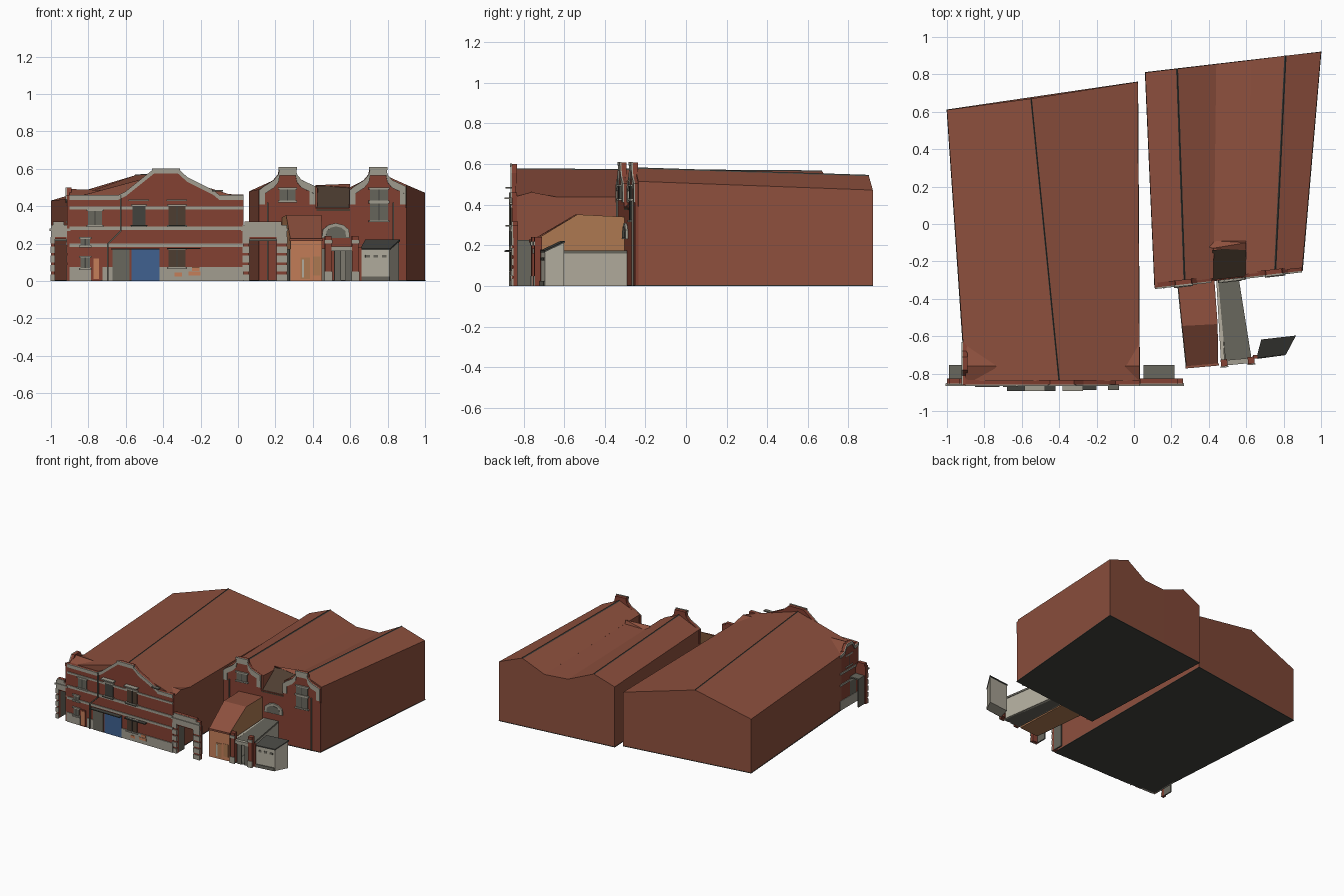
import bpy, bmesh
from mathutils import Vector

old = bpy.data.objects.get("Cube")
if old:
    bpy.data.objects.remove(old)

def material(name, r, g, b):
    m = bpy.data.materials.new(name)
    m.use_nodes = True
    m.diffuse_color = (r, g, b, 1)
    m.node_tree.nodes["Principled BSDF"].inputs["Base Color"].default_value = (r, g, b, 1)
    return m

BRICK = material("facade brick", .23, .053, .032)
PLAIN = material("plain brick", .265, .079, .047)
STONE = material("trim stone", .36, .34, .28)
PALE = material("pale render", .46, .43, .35)
GREY = material("weathered grey", .14, .135, .11)
BLUE = material("door blue", .05, .12, .28)
PEACH = material("peach render", .56, .21, .10)
TAN = material("tan render", .43, .195, .085)
WOOD = material("dark timber", .075, .047, .031)
DARK = material("charcoal", .055, .055, .048)

def loft(name, a, b, mat, roof=None):
    """Solid between two matching outlines; upward faces may take a roof colour."""
    bm = bmesh.new()
    va, vb = [[bm.verts.new(p) for p in ring] for ring in (a, b)]
    n = len(a)
    bm.faces.new(va)
    bm.faces.new(vb[::-1])
    for i in range(n):
        j = (i + 1) % n
        bm.faces.new((va[j], va[i], vb[i], vb[j]))
    bmesh.ops.recalc_face_normals(bm, faces=bm.faces)
    if roof:
        for f in bm.faces:
            f.material_index = int(f.normal.z > .25)
    me = bpy.data.meshes.new(name)
    bm.to_mesh(me)
    bm.free()
    for m in (mat, roof):
        if m:
            me.materials.append(m)
    ob = bpy.data.objects.new(name, me)
    bpy.context.collection.objects.link(ob)

class Wall:
    """Upright plane on which plates are placed as (distance along, height)."""
    def __init__(self, start, end, offset=0):
        s, e = Vector((*start, 0)), Vector((*end, 0))
        self.d = (e - s).normalized()
        self.n = Vector((self.d.y, -self.d.x, 0))
        self.o = s - self.d * offset

    def plate(self, name, pts, mat, out=.006, back=0):
        ring = [[self.o + self.d * u + self.n * k + Vector((0, 0, z)) for u, z in pts]
                for k in (out, -back)]
        loft(name, ring[0], ring[1], mat)

    def rect(self, name, u0, u1, z0, z1, mat, out=.006, back=0):
        self.plate(name, [(u0, z0), (u1, z0), (u1, z1), (u0, z1)], mat, out, back)

    def coping(self, name, path, w, face, out=.008):
        """Stone band following a gable, laid on a wall whose face is given."""
        low = [(u, z - w) for u, z in path[::-1]]
        self.plate(name, path + low, STONE, face + out, -face)

    def window(self, name, u0, u1, z0, z1, mat=GREY):
        self.rect(name + "_pane", u0, u1, z0, z1, mat, .007)
        self.rect(name + "_sill", u0 - .008, u1 + .008, z0 - .01, z0, STONE, .014)
        self.rect(name + "_lintel", u0 - .008, u1 + .008, z1, z1 + .01, STONE, .012)
        m = (u0 + u1) / 2
        self.rect(name + "_mullion", m - .003, m + .003, z0, z1, DARK, .009)

def slab(name, corners, z0, z1, mat):
    loft(name, [(x, y, z0) for x, y in corners], [(x, y, z1) for x, y in corners], mat)

def ridge(name, a, b):
    """Dark ridge tiles along the top of a roof."""
    rings = [[(x - .007, y, z - .004), (x + .007, y, z - .004), (x, y, z + .004)] for x, y, z in (a, b)]
    loft(name, *rings, DARK)

# Large hall with a low cross roof behind the street facade
loft("large_hall",
     [(-.9, -.84, .004), (.03, -.84, .004), (.03, -.84, .44), (-.4, -.84, .575), (-.9, -.84, .44)],
     [(-1, .61, .004), (.02, .76, .004), (.02, .76, .43), (-.55, .67, .565), (-1, .61, .43)], PLAIN)
slab("large_hall_floor", [(-.902, -.862), (.032, -.862), (.022, .762), (-1.002, .612)], 0, .005, DARK)
ridge("large_hall_ridge", (-.4, -.84, .575), (-.55, .67, .565))
loft("cross_roof", [(-.9, -.84, .42), (-.9, -.84, .45), (-.9, -.76, .492), (-.893, -.64, .44), (-.893, -.64, .42)],
     [(.03, -.84, .42), (.03, -.84, .44), (.03, -.76, .462), (.029, -.62, .435), (.029, -.62, .42)], PLAIN)

# Street facade of the large hall
front = Wall((0, -.845), (1, -.845))
gable = [(-.9, .46), (-.64, .46), (-.6, .48), (-.45, .6), (-.32, .6), (-.27, .555),
         (-.13, .485), (-.1, .46), (.03, .46)]
front.plate("street_facade", [(.03, .003), (-.9, .003)] + gable, BRICK, .012, .012)
front.coping("street_coping", gable, .026, .012)
front.rect("gable_cap", -.46, -.31, .585, .603, STONE, .022, -.012)
openings = [-.9, -.785, -.725, -.67, -.42, .03]
for i in (0, 2, 4):
    front.rect("stone_base", openings[i], openings[i + 1], 0, .075, STONE, .018)
for z0, z1 in ((.182, .2), (.272, .292), (.383, .398)):
    front.rect("string_course", -.9, .03, z0, z1, STONE, .018)

face = Wall((0, -.858), (1, -.858))
face.rect("blue_door", -.57, -.42, 0, .17, BLUE, .007)
face.rect("grey_door", -.67, -.58, 0, .17, GREY, .007)
face.rect("small_door", -.78, -.735, 0, .13, BRICK, .007)
face.rect("small_door_leaf", -.772, -.743, .01, .12, PEACH, .009)
face.rect("door_canopy", -.68, -.42, .168, .174, DARK, .035)
face.rect("window_canopy", -.38, -.2, .172, .178, DARK, .03)
for u, w, z0, z1, m in ((-.765, .075, .3, .375, GREY), (-.53, .07, .3, .4, DARK), (-.327, .09, .3, .4, WOOD),
                        (-.327, .09, .075, .168, WOOD), (-.817, .05, .07, .125, GREY),
                        (-.817, .05, .19, .225, GREY)):
    face.window("street_window", u - w / 2, u + w / 2, z0, z1, m)
for u in (-.53, -.327):
    face.rect("window_hood", u - .055, u + .055, .427, .436, STONE, .035)
    face.rect("window_shelf", u - .045, u + .045, .293, .3, GREY, .03)
for u, z, w in ((-.34, .025, .04), (-.265, .03, .03), (-.235, .03, .035), (-.245, .055, .04)):
    face.rect("peach_patch", u, u + w, z, z + .02, PEACH, .009)
face.plate("drain_pipe", [(-.63, .46), (-.63, .27), (-.7, .2), (-.7, 0), (-.692, 0), (-.692, .197),
                          (-.622, .267), (-.622, .46)], GREY, .014)
face.rect("lamp_arm", -.14, -.08, .48, .488, GREY, .03)

# West return wall with its curved parapet
west = Wall((-.905, -.63), (-.905, -.86))
parapet = [(0, .44), (.05, .45), (.08, .5), (.15, .5), (.18, .45), (.23, .46)]
west.plate("west_return", [(.23, .003), (0, .003)] + parapet, BRICK, .008, .015)
west.coping("west_coping", parapet, .024, .008)
for z in (.19, .28):
    west.rect("west_band", 0, .23, z, z + .016, STONE, .014)
west.window("west_window", .08, .15, .32, .4)
west.rect("west_base", 0, .23, 0, .075, STONE, .012)

# Gateways either side of the facade: brick cores with stone facings
def gateway(u0, u1, left, right):
    for a, b in ((u0, u0 + left), (u1 - right, u1)):
        front.rect("gate_pillar", a, b, 0, .24, BRICK, .008, .016)
        for k in range(5):
            front.rect("gate_quoin", a - .002, b + .002, k * .05, k * .05 + .036, STONE, .014, -.004)
    front.rect("gate_beam", u0, u1, .225, .3, BRICK, .008, .018)
    front.rect("gate_facing", u0, u1, .235, .299, STONE, .014, -.008)
    front.rect("gate_cornice", u0 - .008, u1 + .004, .268, .28, STONE, .02, -.008)
    front.rect("gate_cap", u0 + .01, u1 - .03, .3, .318, BRICK, .008, .018)
    front.rect("gate_cap_facing", u0 + .01, u1 - .03, .298, .317, STONE, .014, -.008)
    a, b = u0 + left, u1 - right
    for p, q, z0 in ((a - .01, a, 0), (b, b + .01, 0), (a, b, .215)):
        slab("gate_passage", [(p, -.83), (q, -.83), (q, -.755), (p, -.755)], z0, .225, GREY)

gateway(.025, .262, .035, .055)
gateway(-1, -.9, .02, .015)

# Twin-gabled hall: two ridged sides, a valley and a timber slope in the recess
def bay(name, fronts, backs):
    rings = [[p[0][:2] + (.004,)] + p + [p[-1][:2] + (.004,)] for p in (fronts, backs)]
    loft(name, *rings, PLAIN)
    if len(fronts) == 3:
        ridge(name + "_ridge", fronts[1], backs[1])

bay("twin_hall_left", [(.11, -.33, .49), (.27, -.31, .575), (.425, -.29, .5)],
    [(.06, .81, .48), (.23, .83, .545), (.44, .855, .457)])
bay("twin_hall_right", [(.595, -.27, .5), (.755, -.25, .58), (.9, -.235, .515)],
    [(.63, .877, .452), (.81, .9, .543), (1, .92, .472)])
bay("twin_hall_valley", [(.427, -.13, .494), (.6, -.11, .493)], [(.44, .855, .457), (.63, .877, .452)])
bay("recess_wall", [(.425, -.295, .375), (.595, -.275, .375)], [(.425, -.12, .375), (.6, -.1, .375)])
loft("timber_slope", [(.42, -.305, .375), (.6, -.285, .375), (.6, -.12, .37), (.42, -.14, .37)],
     [(.42, -.305, .385), (.6, -.285, .385), (.6, -.12, .508), (.42, -.14, .508)], WOOD)
loft("recess_ridge", [(.39, -.12, .5), (.6, -.14, .5), (.42, -.13, .513)],
     [(.43, -.09, .49), (.6, -.09, .49), (.6, -.1, .52)], PLAIN)
slab("twin_hall_floor", [(.109, -.342), (.902, -.252), (1.002, .922), (.058, .812)], 0, .005, DARK)

# Front of the twin-gabled hall
twin = Wall((.11, -.33), (.9, -.24), .11)
twin.rect("twin_facade", .11, .905, .003, .39, BRICK, .01, .01)
half = [(-.155, .485), (-.13, .505), (-.075, .54), (-.05, .57), (-.043, .607), (.043, .607),
        (.05, .57), (.075, .54), (.13, .515), (.15, .505)]
for mid in (.265, .752):
    top = [(mid + u, z) for u, z in half]
    twin.plate("twin_gable", [(mid + .15, .38), (mid - .155, .38)] + top, BRICK, .01, .015)
    twin.coping("twin_coping", top, .042, .01)
    twin.rect("twin_gable_cap", mid - .05, mid + .05, .593, .61, STONE, .02, -.01)
    for u in (mid - .155, mid + .118):
        twin.rect("twin_shoulder", u, u + .032, .41, .48, STONE, .0175, -.01)
wall = Wall((.11, -.341), (.9, -.251), .11)
wall.window("upper_window", .222, .308, .43, .49)
wall.window("upper_window", .71, .805, .43, .49)
wall.window("tall_window", .71, .805, .325, .415)
for u in (.155, .83):
    wall.rect("rain_pipe", u, u + .008, 0, .42, GREY, .009)

# Arched window above the covered passage
arch = [(.45, .23), (.455, .275), (.485, .3), (.525, .31), (.565, .3), (.595, .275), (.6, .23)]
wall.plate("arched_surround", arch, STONE, .012)
wall.plate("arched_pane", [(u * .72 + .147, z * .7 + .075) for u, z in arch], GREY, .015)

# Gate house with a sloping tiled roof
loft("gate_house",
     [(.28, -.76, 0), (.235, -.32, 0), (.235, -.32, .34), (.257, -.545, .352), (.28, -.76, .225)],
     [(.45, -.745, 0), (.43, -.3, 0), (.43, -.3, .34), (.447, -.535, .352), (.45, -.745, .225)],
     TAN, PLAIN)
house = Wall((.28, -.76), (.45, -.745), .28)
house.rect("house_front", .28, .45, 0, .224, PEACH, .003)
house.rect("house_door", .335, .385, .01, .125, TAN)
house.rect("house_door_panel", .342, .352, .02, .115, PALE, .008)
house.rect("house_window", .4, .44, .03, .13, TAN)
house.rect("house_eave", .275, .455, .215, .228, PLAIN, .012)
lane = Wall((.235, -.32), (.28, -.76))
lane.rect("house_lane_plinth", 0, .442, 0, .17, GREY, .004)

# Covered passage from the street to the twin hall
slab("passage_roof", [(.49, -.745), (.63, -.73), (.56, -.29), (.45, -.3)], .16, .175, GREY)
slab("passage_left_wall", [(.465, -.74), (.485, -.74), (.46, -.3), (.44, -.3)], 0, .175, PALE)
slab("passage_right_wall", [(.605, -.73), (.625, -.73), (.56, -.29), (.54, -.29)], 0, .174, PALE)
slab("passage_floor", [(.47, -.745), (.62, -.73), (.56, -.29), (.45, -.3)], 0, .005, GREY)
porch = Wall((.47, -.75), (.63, -.735), .47)
for u in (.465, .61):
    porch.rect("porch_post", u, u + .035, 0, .24, BRICK, .012, .025)
    porch.rect("porch_cap", u - .003, u + .038, .2, .22, STONE, .018, -.01)
    porch.rect("porch_foot", u - .003, u + .038, 0, .05, STONE, .016, -.01)
porch.rect("porch_beam", .5, .61, .16, .185, STONE, .008, .02)
porch.rect("porch_door", .515, .55, 0, .16, GREY, 0, .01)
porch.rect("porch_door", .575, .61, 0, .16, GREY, 0, .01)

# Lean-to shed with dark roof
plan = [(.66, -.715), (.81, -.695), (.86, -.6), (.685, -.62)]
eaves = (.165, .165, .213, .213)
loft("shed", [(x, y, 0) for x, y in plan], [(x, y, z) for (x, y), z in zip(plan, eaves)], PALE)
cover = [((x - .76) * 1.06 + .76, (y + .66) * 1.06 - .66, z) for (x, y), z in zip(plan, eaves)]
loft("shed_roof", cover, [(x, y, z + .009) for x, y, z in cover], DARK)
shed = Wall(plan[0], plan[1], .66)
for k in range(3):
    shed.rect("shed_vent", .68 + k * .045, .705 + k * .045, .125, .14, GREY, .004)
shed.rect("shed_plinth", .66, .81, 0, .025, GREY, .006)
slab("shed_side_post", [(.635, -.72), (.66, -.72), (.66, -.7), (.635, -.7)], 0, .18, BRICK)
